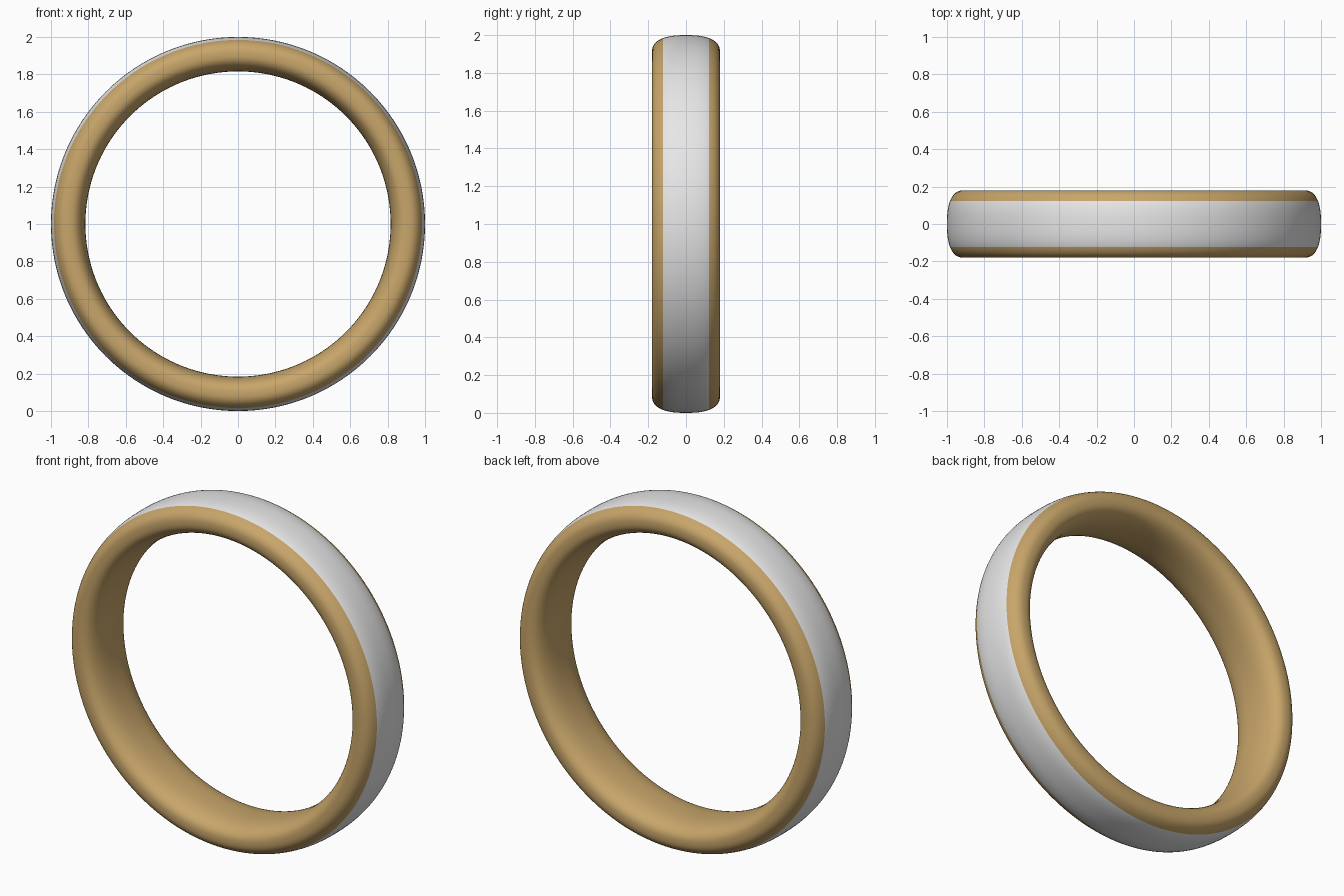
import bpy, bmesh, math

if "Cube" in bpy.data.objects:
    bpy.data.objects.remove(bpy.data.objects["Cube"])

R_MID, HALF_T, HALF_W = 0.908, 0.092, 0.18   # section centre radius, half thickness, half width
POWER = 2.5                                  # squareness of the rounded section
STRIPE = 0.122                               # half width of the silver stripe
SEGMENTS = 192


def material(name, colour):
    m = bpy.data.materials.new(name)
    m.diffuse_color = (*colour, 1)
    m.use_nodes = True
    m.node_tree.nodes["Principled BSDF"].inputs["Base Color"].default_value = m.diffuse_color
    return m


# Rounded section (y, radius): stripe edges fall exactly on profile points
def section():
    t_edge = math.acos((STRIPE / HALF_W) ** (POWER / 2))
    spans = [(-t_edge, t_edge, 20), (t_edge, math.pi - t_edge, 14),
             (math.pi - t_edge, math.pi + t_edge, 20), (math.pi + t_edge, 2 * math.pi - t_edge, 14)]
    pts = []
    for a, b, n in spans:
        for i in range(n):
            t = a + (b - a) * i / n
            c, s = math.cos(t), math.sin(t)
            y = HALF_W * math.copysign(abs(c) ** (2 / POWER), c)
            r = R_MID + HALF_T * math.copysign(abs(s) ** (2 / POWER), s)
            pts.append((y, r))
    return pts


# Ring: section swept about the y axis
bm = bmesh.new()
profile = section()
loops = []
for k in range(SEGMENTS):
    a = 2 * math.pi * k / SEGMENTS
    loops.append([bm.verts.new((r * math.sin(a), y, 1 + r * math.cos(a))) for y, r in profile])
n = len(profile)
for k in range(SEGMENTS):
    p, q = loops[k], loops[(k + 1) % SEGMENTS]
    for i in range(n):
        j = (i + 1) % n
        f = bm.faces.new((p[i], p[j], q[j], q[i]))
        f.smooth = True
        # Silver stripe on the middle of the outer surface
        y = (profile[i][0] + profile[j][0]) / 2
        r = (profile[i][1] + profile[j][1]) / 2
        f.material_index = int(r > R_MID and abs(y) < STRIPE)
bmesh.ops.recalc_face_normals(bm, faces=bm.faces)
mesh = bpy.data.meshes.new("ring_band")
bm.to_mesh(mesh)
bm.free()
mesh.materials.append(material("gold", (0.58, 0.38, 0.145)))
mesh.materials.append(material("silver", (0.8, 0.8, 0.8)))
ring = bpy.data.objects.new("ring_band", mesh)
bpy.context.collection.objects.link(ring)
